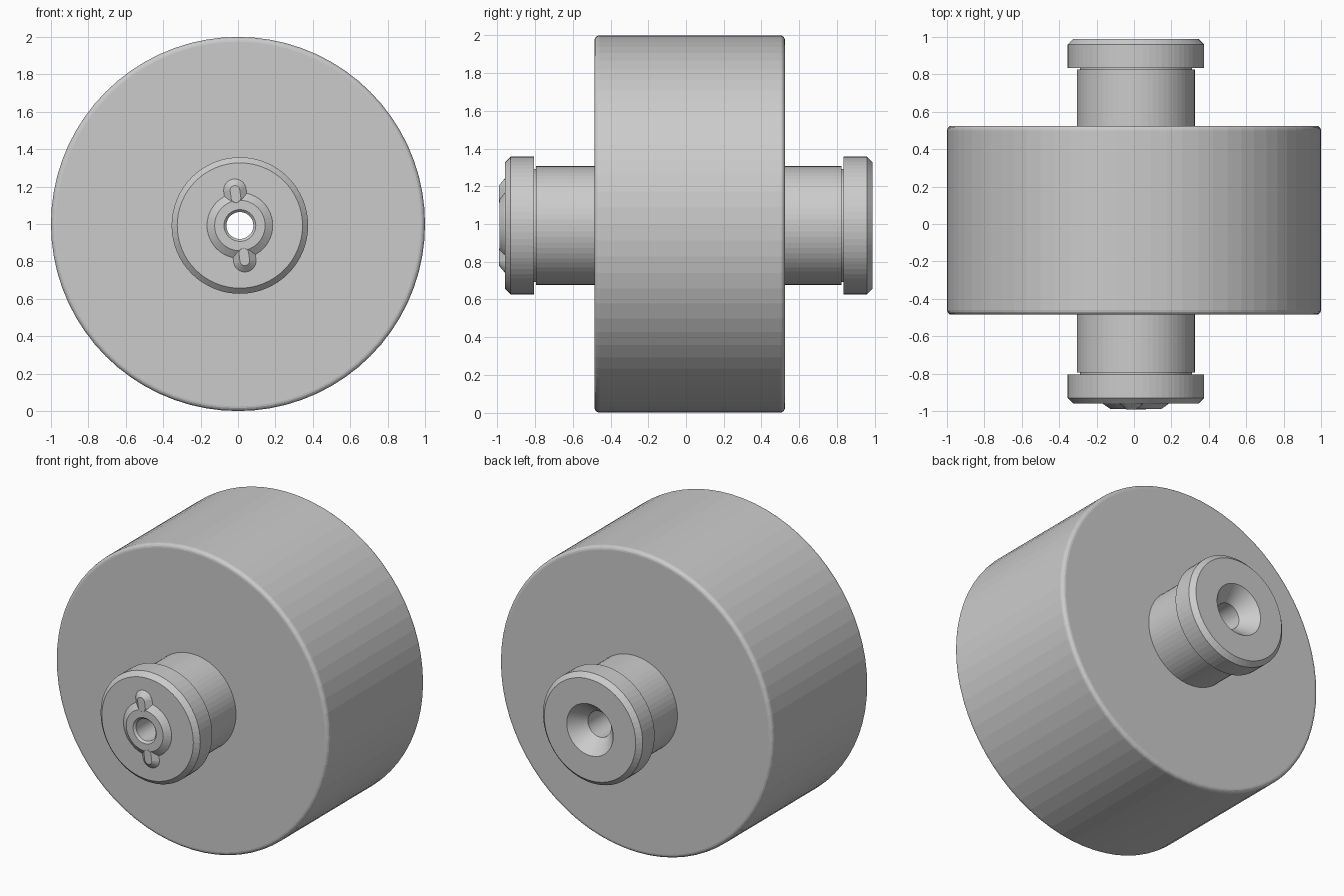
import bpy, bmesh, math
from mathutils import Matrix, Vector

default = bpy.data.objects.get("Cube")
if default:
    bpy.data.objects.remove(default, do_unlink=True)

AXLE = Vector((0.01, 0, 0.992))


def finish(name, bm, location):
    bmesh.ops.recalc_face_normals(bm, faces=bm.faces)
    mesh = bpy.data.meshes.new(name)
    bm.to_mesh(mesh)
    bm.free()
    obj = bpy.data.objects.new(name, mesh)
    obj.location = location
    bpy.context.collection.objects.link(obj)
    return obj


def lathe(name, profile, location, steps=64):
    """Spin a closed (radius, y) outline around the y axis."""
    bm = bmesh.new()
    verts = [bm.verts.new((r, y, 0)) for r, y in profile]
    edges = [bm.edges.new((v, verts[i - 1])) for i, v in enumerate(verts)]
    bmesh.ops.spin(bm, geom=verts + edges, cent=(0, 0, 0), axis=(0, 1, 0),
                   angle=math.tau, steps=steps, use_merge=True)
    bmesh.ops.remove_doubles(bm, verts=bm.verts, dist=1e-5)
    return finish(name, bm, location)


def rounded_corner(r, y, size, start, steps=4):
    """Quarter circle of outline points, centred on (r, y)."""
    angles = [start + math.pi / 2 * i / steps for i in range(steps + 1)]
    return [(r + size * math.cos(a), y + size * math.sin(a)) for a in angles]


def tapered_tab(name, angle):
    """Chamfered round-ended key lying on the collar face."""
    bm = bmesh.new()
    rings = []
    for half_width, y in ((0.065, -0.95), (0.06, -0.962), (0.026, -0.991)):
        ring = []
        for i in range(24):
            a = math.tau * (i + 0.5) / 24
            base = 0.19 if math.sin(a) > 0 else 0.15
            ring.append(bm.verts.new((half_width * math.cos(a), y,
                                      base + half_width * math.sin(a))))
        rings.append(ring)
    for low, high in zip(rings, rings[1:]):
        for i in range(24):
            bm.faces.new((low[i - 1], low[i], high[i], high[i - 1]))
    bm.faces.new(rings[0])
    bm.faces.new(rings[-1])
    bmesh.ops.rotate(bm, verts=bm.verts, cent=(0, 0, 0),
                     matrix=Matrix.Rotation(angle, 3, 'Y'))
    return finish(name, bm, AXLE)


# Wide drum with softly rounded rims
front, back, rim = -0.485, 0.525, 0.025
drum_outline = [(0.28, front)]
drum_outline += rounded_corner(1 - rim, front + rim, rim, -math.pi / 2)
drum_outline += rounded_corner(1 - rim, back - rim, rim, 0)
drum_outline += [(0.28, back)]
lathe("drum", drum_outline, (0, 0, 1), steps=72)

# Hollow axle with a collar at each end and a countersink at the back
bore, shaft, neck, collar = 0.072, 0.315, 0.3, 0.365
lathe("axle", [
    (bore, -0.96), (collar - 0.03, -0.96), (collar, -0.93),
    (collar, -0.805), (neck, -0.805), (neck, -0.795), (shaft, -0.795),
    (shaft, 0.825), (neck, 0.825), (neck, 0.835), (collar, 0.835),
    (collar, 0.96), (collar - 0.03, 0.99), (0.17, 0.99),
    (0.085, 0.89), (0.085, -0.7), (bore, -0.7),
], AXLE)

# Raised hub around the bore on the front collar
lathe("front_hub", [
    (bore, -0.95), (0.18, -0.95), (0.175, -0.962), (0.135, -0.99),
    (0.085, -0.99), (bore, -0.977),
], AXLE, steps=48)

# Two opposite tabs, slightly tilted
tilt = math.radians(-8)
tapered_tab("upper_tab", tilt)
tapered_tab("lower_tab", tilt + math.pi)
